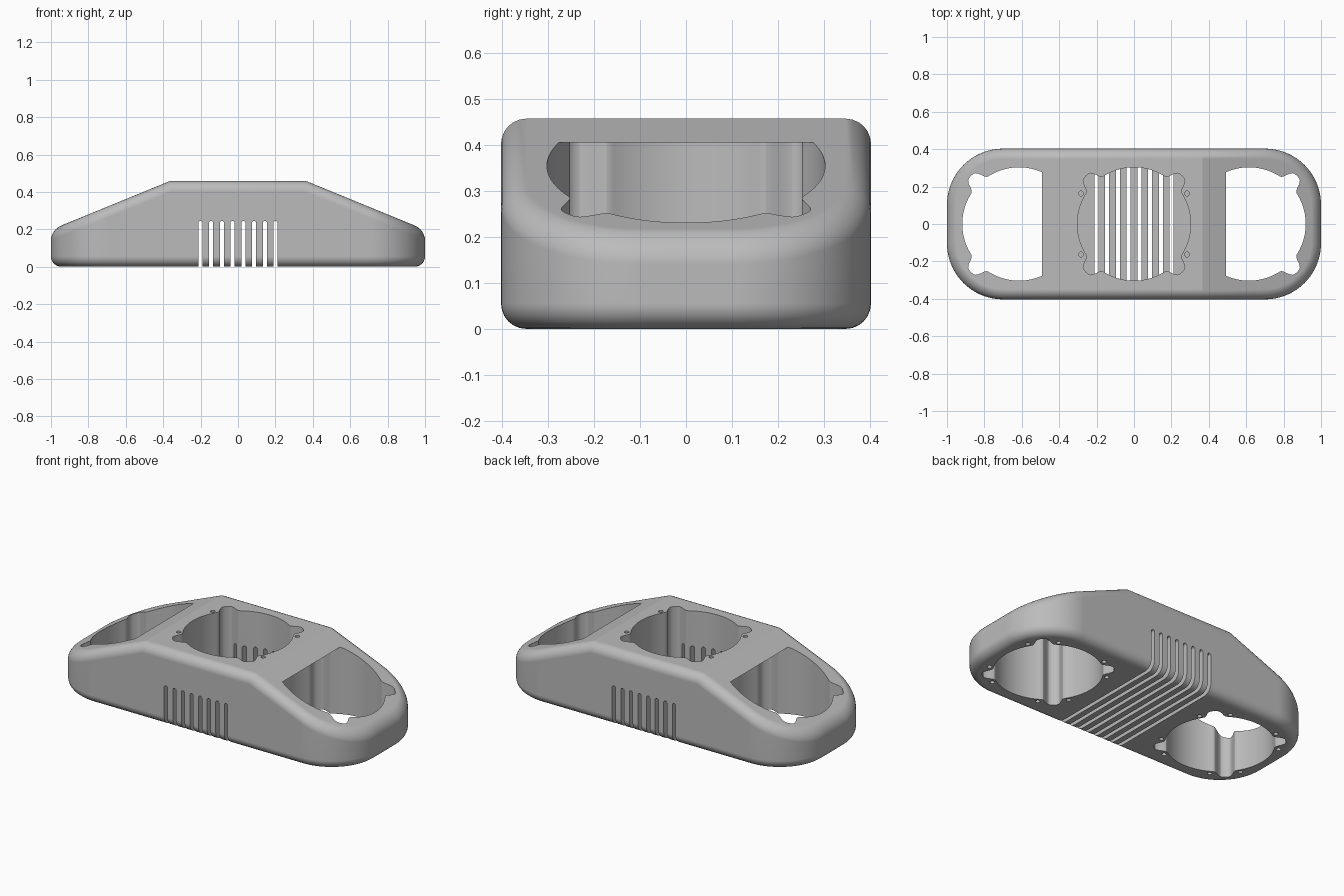
import bpy, bmesh
from math import sin, cos, pi, exp, radians
from mathutils import Matrix, Vector

cube = bpy.data.objects.get("Cube")
if cube:
    bpy.data.objects.remove(cube, do_unlink=True)

grey = bpy.data.materials.new("mid_grey")
grey.use_nodes = True
grey.diffuse_color = (0.5, 0.5, 0.5, 1)
grey.node_tree.nodes["Principled BSDF"].inputs["Base Color"].default_value = (0.5, 0.5, 0.5, 1)


def prism(bm, outline, low, high, matrix=Matrix()):
    """Extrude a closed 2D outline from low to high."""
    verts = [bm.verts.new((x, y, low)) for x, y in outline]
    face = bm.faces.new(verts)
    top = bmesh.ops.extrude_face_region(bm, geom=[face])["geom"]
    top_verts = [g for g in top if isinstance(g, bmesh.types.BMVert)]
    bmesh.ops.translate(bm, verts=top_verts, vec=(0, 0, high - low))
    bmesh.ops.transform(bm, matrix=matrix, verts=verts + top_verts)


def make_object(name, bm):
    bmesh.ops.recalc_face_normals(bm, faces=bm.faces)
    mesh = bpy.data.meshes.new(name)
    bm.to_mesh(mesh)
    bm.free()
    mesh.materials.append(grey)
    obj = bpy.data.objects.new(name, mesh)
    bpy.context.collection.objects.link(obj)
    return obj


def arc(cx, cy, r, start, end, steps):
    return [(cx + r * cos(start + (end - start) * i / steps),
             cy + r * sin(start + (end - start) * i / steps)) for i in range(steps + 1)]


def fan_outline(cx, steps=240):
    """Circle with a flat-topped lobe on each diagonal."""
    points = []
    for i in range(steps):
        a = 2 * pi * i / steps
        off = (a % (pi / 2) - pi / 4) / radians(8)
        r = 0.303 + 0.06 * exp(-off ** 4)
        points.append((cx + r * cos(a), r * sin(a)))
    return points


def apply_modifier(obj, kind, **settings):
    mod = obj.modifiers.new(kind.title(), kind)
    for key, value in settings.items():
        setattr(mod, key, value)
    bpy.ops.object.select_all(action='DESELECT')
    bpy.context.view_layer.objects.active = obj
    obj.select_set(True)
    bpy.ops.object.modifier_apply(modifier=mod.name)


# Body: rounded rectangle, sloped down toward both ends
R, HX, HY, TOP = 0.3, 1.0, 0.403, 0.458
outline = []
for k, (sx, sy) in enumerate([(1, 1), (-1, 1), (-1, -1), (1, -1)]):
    outline += arc(sx * (HX - R), sy * (HY - R), R, k * pi / 2, (k + 1) * pi / 2, 18)
bm = bmesh.new()
prism(bm, outline, 0, TOP)
for side in (1, -1):
    cut = bmesh.ops.bisect_plane(bm, geom=bm.verts[:] + bm.edges[:] + bm.faces[:],
                                 plane_co=(side * 0.365, 0, TOP),
                                 plane_no=Vector((side * 0.41, 0, 1)).normalized(),
                                 clear_outer=True)
    rim = [g for g in cut["geom_cut"] if isinstance(g, bmesh.types.BMEdge)]
    bmesh.ops.holes_fill(bm, edges=rim)
body = make_object("housing", bm)
apply_modifier(body, 'BEVEL', width=0.055, segments=6, limit_method='ANGLE',
               angle_limit=radians(40), use_clamp_overlap=False)

cutters = []


def cutter(name, outlines, low, high, matrix=Matrix()):
    bm = bmesh.new()
    for points in outlines:
        prism(bm, points, low, high, matrix)
    obj = make_object(name, bm)
    obj.hide_render = True
    cutters.append(obj)


# Fan wells: outer two open below and through the slopes, centre one opens upward
FAN_X = 0.615
for label, x in (("left", FAN_X), ("right", -FAN_X)):
    cutter(label + "_fan_well", [fan_outline(x)], -0.1, 0.406)
cutter("centre_fan_well", [fan_outline(0)], 0.06, 0.6)

# Vent slots run right across the underside and up both long walls
slots = []
for i in range(8):
    x = (i - 3.5) * 0.0575
    slots.append([(x - 0.011, -0.1), (x + 0.011, -0.1)] + arc(x, 0.234, 0.011, 0, pi, 10))
cutter("vent_slots", slots, -0.6, 0.6, Matrix.Rotation(pi / 2, 4, 'X'))

# Screw holes around the fan wells
A, B = 0.283, 0.163
signs = [(sx, sy) for sx in (1, -1) for sy in (1, -1)]
cutter("top_screw_holes",
       [arc(sx * A, sy * B, 0.013, 0, 2 * pi, 20)[:-1] for sx, sy in signs], 0.4, 0.55)
cutter("bottom_screw_holes",
       [arc(cx + sx * px, sy * py, 0.013, 0, 2 * pi, 20)[:-1]
        for cx in (FAN_X, -FAN_X) for px, py in ((A, B), (B, A)) for sx, sy in signs], -0.1, 0.06)

for tool in cutters:
    apply_modifier(body, 'BOOLEAN', operation='DIFFERENCE', solver='EXACT', object=tool)
for tool in cutters:
    bpy.data.objects.remove(tool, do_unlink=True)

# Smooth the rounded surfaces, keep cut edges crisp
bpy.ops.object.select_all(action='DESELECT')
body.select_set(True)
bpy.context.view_layer.objects.active = body
bpy.ops.object.shade_smooth_by_angle(angle=radians(21))
apply_modifier(body, 'WEIGHTED_NORMAL', keep_sharp=True, weight=100)
